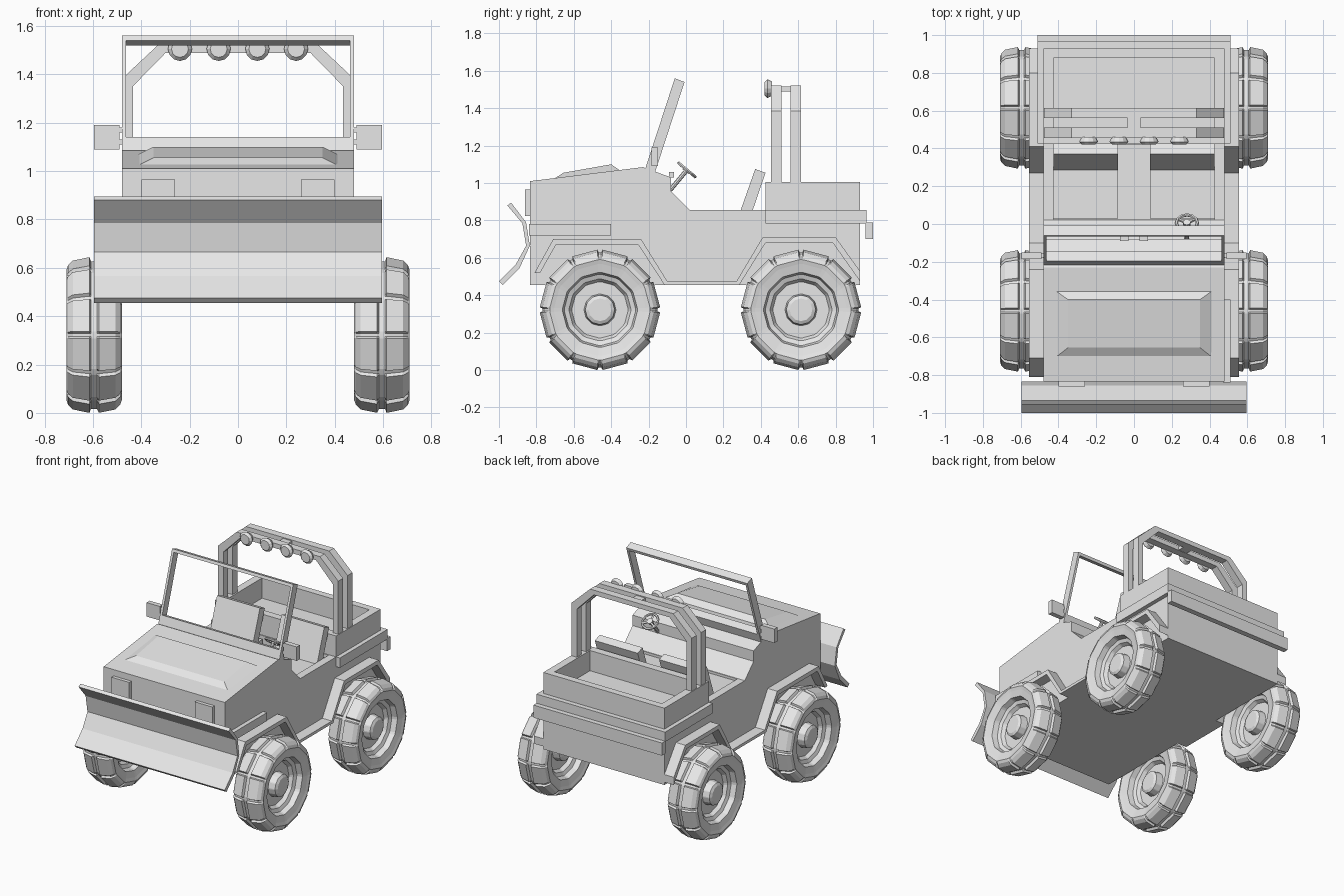
import bpy, bmesh, math
from mathutils import Vector, Matrix

if "Cube" in bpy.data.objects:
    bpy.data.objects.remove(bpy.data.objects["Cube"], do_unlink=True)

grey = bpy.data.materials.new("plain_grey")
grey.use_nodes = True
grey.diffuse_color = (0.8, 0.8, 0.8, 1)
grey.node_tree.nodes["Principled BSDF"].inputs["Base Color"].default_value = (0.8, 0.8, 0.8, 1)


def finish(bm, name):
    bmesh.ops.recalc_face_normals(bm, faces=bm.faces)
    mesh = bpy.data.meshes.new(name)
    bm.to_mesh(mesh)
    bm.free()
    mesh.materials.append(grey)
    obj = bpy.data.objects.new(name, mesh)
    bpy.context.collection.objects.link(obj)
    return obj


def prism(name, outline, lo, hi, axis="x"):
    """Extrude a (y, z) outline along x, or an (x, z) outline along y."""
    bm = bmesh.new()
    place = (lambda p, t: (t, p[0], p[1])) if axis == "x" else (lambda p, t: (p[0], t, p[1]))
    a = [bm.verts.new(place(p, lo)) for p in outline]
    b = [bm.verts.new(place(p, hi)) for p in outline]
    bm.faces.new(a)
    bm.faces.new(b)
    n = len(a)
    for i in range(n):
        j = (i + 1) % n
        bm.faces.new((a[i], a[j], b[j], b[i]))
    return finish(bm, name)


def box(name, x, y, z):
    return prism(name, [(y[0], z[0]), (y[1], z[0]), (y[1], z[1]), (y[0], z[1])], *x)


def band(path, dy, dz):
    """Outline of an open path thickened by a fixed offset."""
    return path + [(a + dy, b + dz) for a, b in reversed(path)]


def rod(name, start, end, r, r2=None, sides=8):
    a, b = Vector(start), Vector(end)
    bm = bmesh.new()
    turn = (b - a).to_track_quat("Z", "Y").to_matrix().to_4x4()
    bmesh.ops.create_cone(bm, cap_ends=True, segments=sides, radius1=r,
                          radius2=r if r2 is None else r2, depth=(b - a).length,
                          matrix=Matrix.Translation((a + b) / 2) @ turn)
    return finish(bm, name)


def cut(target, cutter):
    mod = target.modifiers.new("cut", "BOOLEAN")
    mod.operation = "DIFFERENCE"
    mod.solver = "EXACT"
    mod.object = cutter
    bpy.context.view_layer.objects.active = target
    bpy.ops.object.modifier_apply(modifier="cut")
    bpy.data.objects.remove(cutter, do_unlink=True)


# Body tub with cabin and load bed hollowed out
body = prism("body", [(-.835, .455), (-.835, 1.01), (-.23, 1.085), (-.08, 1.03), (-.08, .955),
                      (.02, .855), (.425, .855), (.425, 1.005), (.93, 1.005), (.93, .455)], -.48, .48)
cut(body, box("cabin_cutter", (-.425, .425), (.025, .42), (.72, 1.2)))
cut(body, box("bed_cutter", (-.425, .425), (.48, .88), (.86, 1.2)))

# Raised hood panel: tapered block following the hood slope
bm = bmesh.new()
rings = []
for x, y0, y1, z0, z1 in ((.42, -.71, -.35, 1.02, 1.065), (.35, -.655, -.40, 1.055, 1.10)):
    rings.append([bm.verts.new(p) for p in ((-x, y0, z0), (x, y0, z0), (x, y1, z1), (-x, y1, z1))])
for i in range(4):
    j = (i + 1) % 4
    bm.faces.new((rings[0][i], rings[0][j], rings[1][j], rings[1][i]))
for ring in rings:
    bm.faces.new(ring)
finish(bm, "hood_panel")

# Rear trim, bumper and the side box on the left
box("bed_trim", (-.51, .51), (.425, .965), (.785, .855))
box("rear_bumper", (-.51, .51), (.96, 1.0), (.70, .79))
box("side_box", (.47, .51), (-.84, -.40), (.72, .78))

# Front blade
blade = [(-.955, .88), (-.875, .785), (-.855, .665), (-.91, .565), (-1.0, .475)]
prism("front_blade", band(blade, .02, -.005)[:5] + [(-.98, .455), (-.89, .545), (-.835, .665),
      (-.855, .79), (-.935, .895)], -.595, .595)

# Fender flares, headlights and mirrors on both sides
flare = [(-.81, .52), (-.71, .70), (-.24, .70), (-.10, .475), (.27, .475),
         (.41, .71), (.80, .71), (.93, .53)]
flare_inner = [(.93, .475), (.785, .68), (.425, .68), (.285, .455), (-.115, .455),
               (-.255, .67), (-.695, .67), (-.78, .52)]
for s, side in ((1, "left"), (-1, "right")):
    prism("fender_" + side, flare + flare_inner, s * .47, s * .555)
    box("headlight_" + side, (s * .26, s * .40), (-.86, -.83), (.825, .965))
    box("mirror_" + side, (s * .49, s * .595), (-.185, -.15), (1.09, 1.19))
    for z in (1.12, 1.17):
        box("mirror_arm_" + side, (s * .465, s * .495), (-.18, -.155), (z - .01, z + .01))
    box("dash_knob_" + side, (s * .03, s * .075), (-.09, -.065), (1.03, 1.06))

# Seats: leaning backrest and cushion
for s, side in ((1, "left"), (-1, "right")):
    prism("backrest_" + side, [(.28, .82), (.37, 1.075), (.425, 1.055), (.345, .82)], s * .085, s * .425)
    box("cushion_" + side, (s * .085, s * .425), (.03, .40), (.715, .84))

# Windshield frame: leaning posts and rails
def lean(z0, z1):
    run = .155 / .475
    at = lambda z: -.215 + (z - 1.085) * run
    return [(at(z0), z0), (at(z1), z1), (at(z1) + .052, z1 - .02), (at(z0) + .052, z0 - .02)]

for s, side in ((1, "left"), (-1, "right")):
    prism("windshield_post_" + side, lean(1.085, 1.56), s * .463, s * .48)
prism("windshield_top_rail", lean(1.54, 1.56), -.48, .48)
prism("windshield_bottom_rail", lean(1.075, 1.14), -.48, .48)

# Steering wheel: rim, hub, spokes and column
centre = Vector((.28, .005, 1.07))
axis = Vector((0, .64, .77))
turn = axis.to_track_quat("Z", "Y").to_matrix().to_4x4()
bpy.ops.mesh.primitive_torus_add(major_segments=12, minor_segments=6, major_radius=.056, minor_radius=.009)
rim = bpy.context.object
rim.name = "steering_rim"
rim.matrix_world = Matrix.Translation(centre) @ turn
rim.data.materials.append(grey)
rod("steering_column", centre - axis * .14, centre, .012)
rod("steering_hub", centre - axis * .012, centre + axis * .008, .02)
for k in range(3):
    a = math.radians(90 + 120 * k)
    tip = Vector((math.cos(a), math.sin(a), 0)) * .055
    rod("steering_spoke", centre, centre + turn.to_3x3() @ tip, .008, sides=4)

# Roll bar: two chamfered hoops joined by a spacer
half_out = [(.476, 1.0), (.476, 1.385), (.33, 1.522)]
half_in = [(.435, 1.0), (.435, 1.35), (.30, 1.488)]
flip = lambda pts: [(-x, z) for x, z in reversed(pts)]
hoop = half_out + flip(half_out) + [(-x, z) for x, z in half_in] + list(reversed(half_in))
for y in (.455, .56):
    prism("roll_hoop", hoop, y, y + .055, "y")
box("hoop_spacer", (-.035, .035), (.505, .565), (1.49, 1.515))

# Roof lamps
for x in (-.24, -.08, .08, .24):
    rod("lamp_body", (x, .46, 1.505), (x, .435, 1.505), .038, .05, 12)
    rod("lamp_lens", (x, .435, 1.505), (x, .42, 1.505), .05, .035, 12)


# Wheels: lathed profile with notches between tread blocks
def wheel(name, x, y):
    half = [(.012, .305), (.02, .322), (.088, .308), (.108, .288), (.115, .268), (.108, .245),
            (.098, .20), (.06, .19), (.05, .165), (.025, .15), (.025, .085), (.075, .078),
            (.085, .06)]
    profile = [(-o, r) for o, r in reversed(half)] + half
    bm = bmesh.new()
    columns = []
    for k in range(12):
        for offset, notch in ((-2.6, 0), (-1.3, .014), (1.3, .014), (2.6, 0)):
            a = math.radians(30 * k + offset)
            columns.append([bm.verts.new((
                x + o,
                y + (r - notch * (r > .28 and abs(o) > .015)) * math.cos(a),
                .322 + (r - notch * (r > .28 and abs(o) > .015)) * math.sin(a)))
                for o, r in profile])
    n = len(columns)
    for i in range(n):
        a, b = columns[i], columns[(i + 1) % n]
        for j in range(len(profile) - 1):
            bm.faces.new((a[j], a[j + 1], b[j + 1], b[j]))
    for end in (0, -1):
        bm.faces.new([c[end] for c in columns])
    finish(bm, name)


for s, side in ((1, "left"), (-1, "right")):
    wheel("front_wheel_" + side, s * .595, -.46)
    wheel("rear_wheel_" + side, s * .595, .615)
